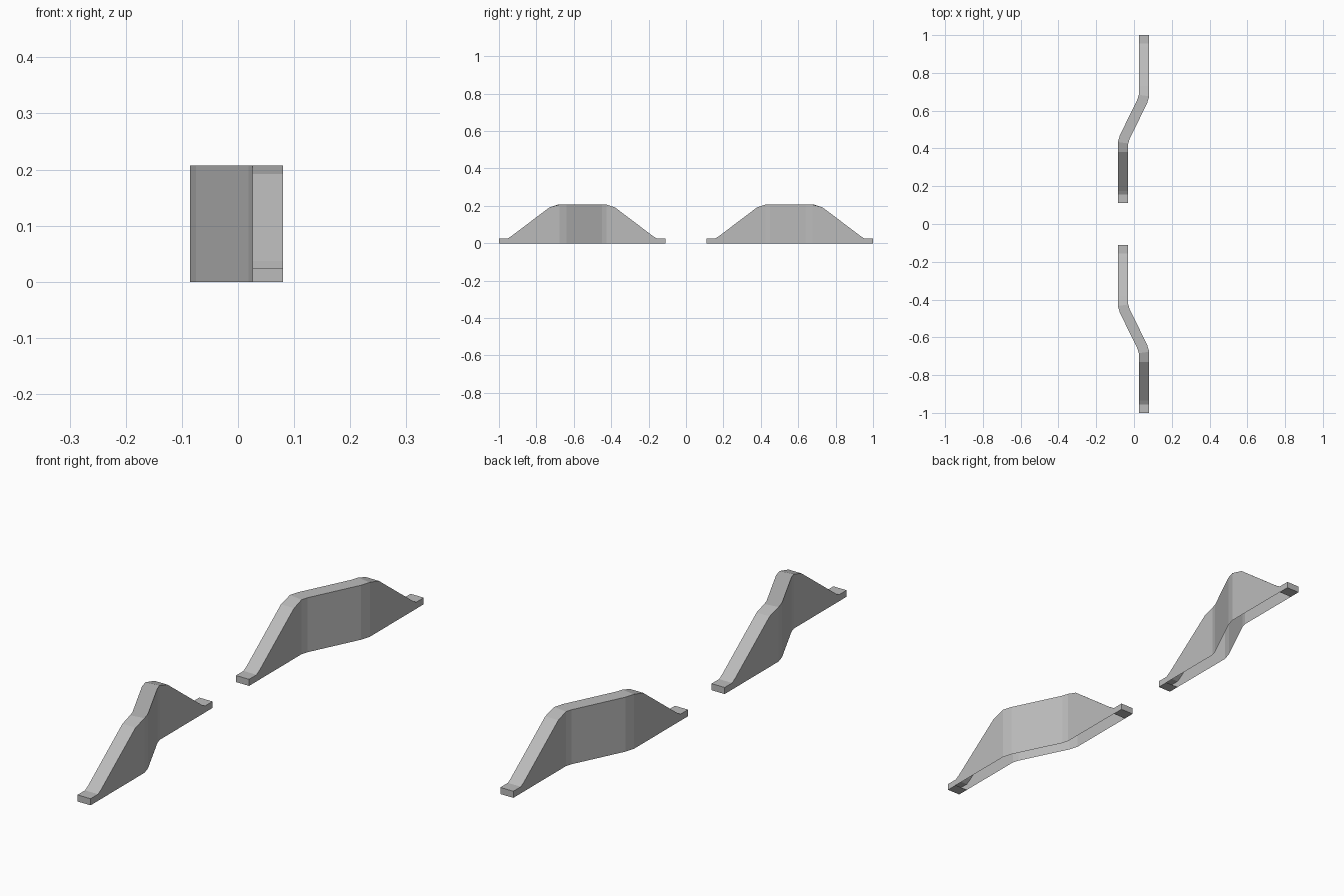
import bpy, bmesh
from mathutils import Vector

cube = bpy.data.objects.get("Cube")
if cube:
    bpy.data.objects.remove(cube, do_unlink=True)

grey = bpy.data.materials.new("plain grey")
grey.use_nodes = True
grey.diffuse_color = (0.5, 0.5, 0.5, 1)
grey.node_tree.nodes["Principled BSDF"].inputs["Base Color"].default_value = (0.5, 0.5, 0.5, 1)

HALF_WIDTH = 0.0275
OUTER, INNER = 0.053, -0.058
FOOT, TOP = 0.025, 0.207

# Stations along the wall: y, centre x, height
STATIONS = [
    (-1.0, OUTER, FOOT), (-0.955, OUTER, FOOT), (-0.935, OUTER, 0.037),
    (-0.73, OUTER, 0.192), (-0.68, OUTER, TOP), (-0.65, 0.044, TOP),
    (-0.46, -0.049, TOP), (-0.43, INNER, TOP), (-0.38, INNER, 0.192),
    (-0.175, INNER, 0.037), (-0.155, INNER, FOOT), (-0.11, INNER, FOOT),
]


def mitre(i):
    """Sideways offset that keeps the wall equally thick through the bends."""
    pts = [Vector((x, y)) for y, x, z in STATIONS]
    before = (pts[i] - pts[max(i - 1, 0)]).normalized()
    after = (pts[min(i + 1, len(pts) - 1)] - pts[i]).normalized()
    along = (before + after).normalized()
    cosine = along.dot(after if after.length else before)
    return Vector((along.y, -along.x)) * HALF_WIDTH / cosine


def ramp_wall(name, side):
    """Hollow kinked wall with sloping ends, open below except at its feet."""
    bm = bmesh.new()
    rings = []
    for i, (y, x, z) in enumerate(STATIONS):
        off = mitre(i)
        a, b = Vector((x, y)) - off, Vector((x, y)) + off
        corners = [(a, 0), (a, z), (b, z), (b, 0)]
        rings.append([bm.verts.new((p.x, p.y * side, h)) for p, h in corners])

    last = len(rings) - 2
    for i, (r, s) in enumerate(zip(rings, rings[1:])):
        for k in range(4):
            if k == 3 and i not in (0, last):
                continue
            n = (k + 1) % 4
            bm.faces.new((r[k], r[n], s[n], s[k]))
    bm.faces.new(rings[0])
    bm.faces.new(rings[-1])
    bmesh.ops.recalc_face_normals(bm, faces=bm.faces)

    mesh = bpy.data.meshes.new(name)
    bm.to_mesh(mesh)
    bm.free()
    mesh.materials.append(grey)
    obj = bpy.data.objects.new(name, mesh)
    bpy.context.collection.objects.link(obj)


# Two mirrored walls, one behind the other
ramp_wall("front_wall", 1)
ramp_wall("back_wall", -1)
